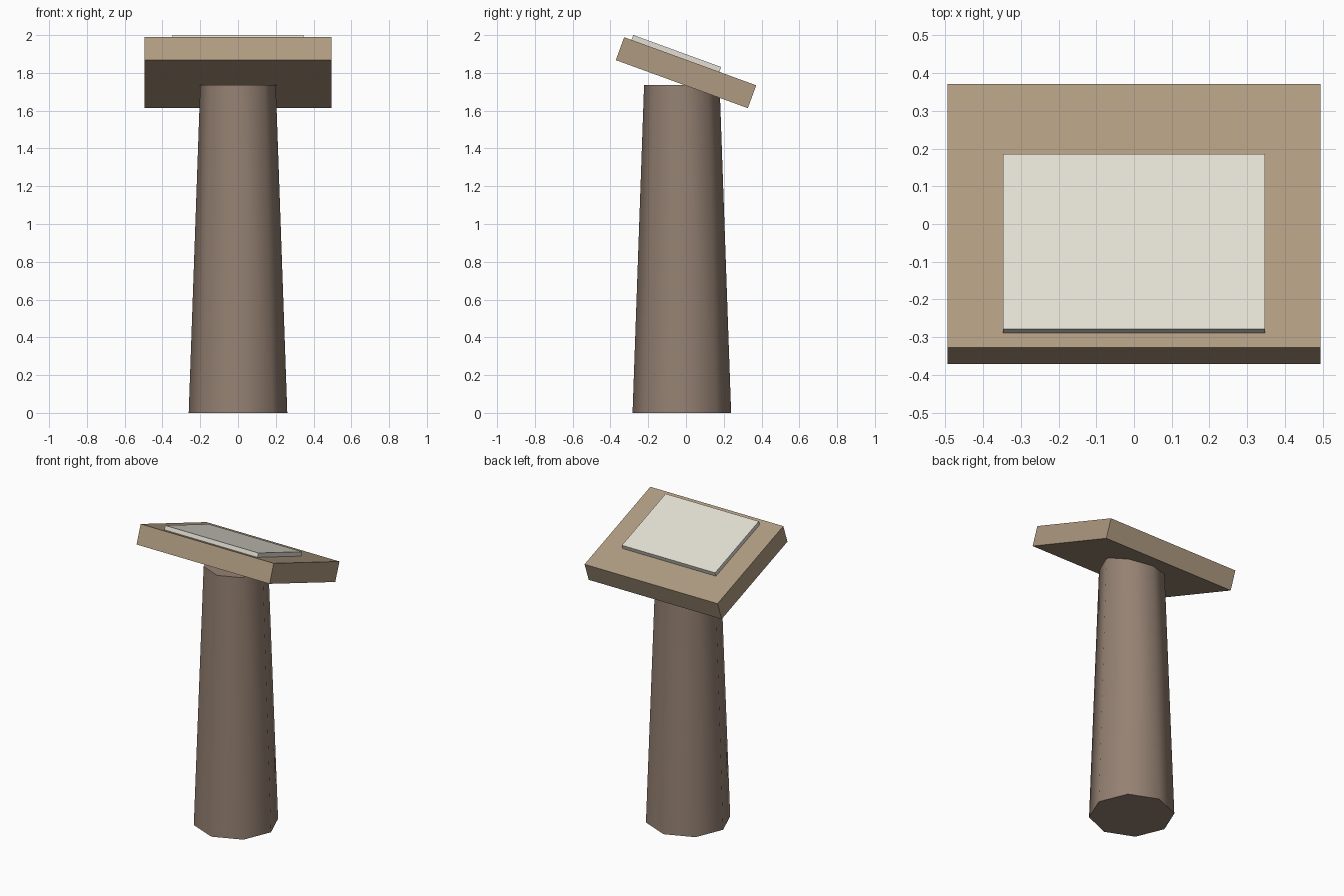
import bpy
from math import radians, sin, cos

if "Cube" in bpy.data.objects:
    bpy.data.objects.remove(bpy.data.objects["Cube"])

TILT = radians(-20)          # top slopes down towards the back
CENTRE_Z = 1.801             # centre of the slab


def material(name, rgb):
    m = bpy.data.materials.new(name)
    m.diffuse_color = (*rgb, 1)
    m.use_nodes = True
    m.node_tree.nodes["Principled BSDF"].inputs["Base Color"].default_value = m.diffuse_color
    return m


def finish(name, mat):
    ob = bpy.context.object
    ob.name = name
    ob.data.materials.append(mat)
    return ob


def tilted_box(name, size, along, above, mat):
    # offsets are measured along the slope and along its normal
    y = along * cos(TILT) - above * sin(TILT)
    z = CENTRE_Z + along * sin(TILT) + above * cos(TILT)
    bpy.ops.mesh.primitive_cube_add(size=1, location=(0, y, z), rotation=(TILT, 0, 0))
    ob = finish(name, mat)
    ob.scale = size
    bpy.ops.object.transform_apply(location=False, rotation=False, scale=True)
    return ob


# tapered eight-sided pedestal, smooth sides with sharp caps
bpy.ops.mesh.primitive_cone_add(vertices=8, radius1=0.261, radius2=0.2,
                                depth=1.735, location=(0, -0.022, 1.735 / 2))
finish("pedestal", material("pedestal_stone", (0.30, 0.22, 0.17)))
bpy.ops.object.shade_smooth_by_angle(angle=radians(60))

# sloping slab
tilted_box("slab", (0.99, 0.744, 0.129), 0, 0,
           material("slab_stone", (0.43, 0.33, 0.22)))

# pale plaque lying on the slab
tilted_box("plaque", (0.694, 0.495, 0.03), -0.083, 0.0645 + 0.0125,
           material("plaque_pale", (0.77, 0.74, 0.66)))
